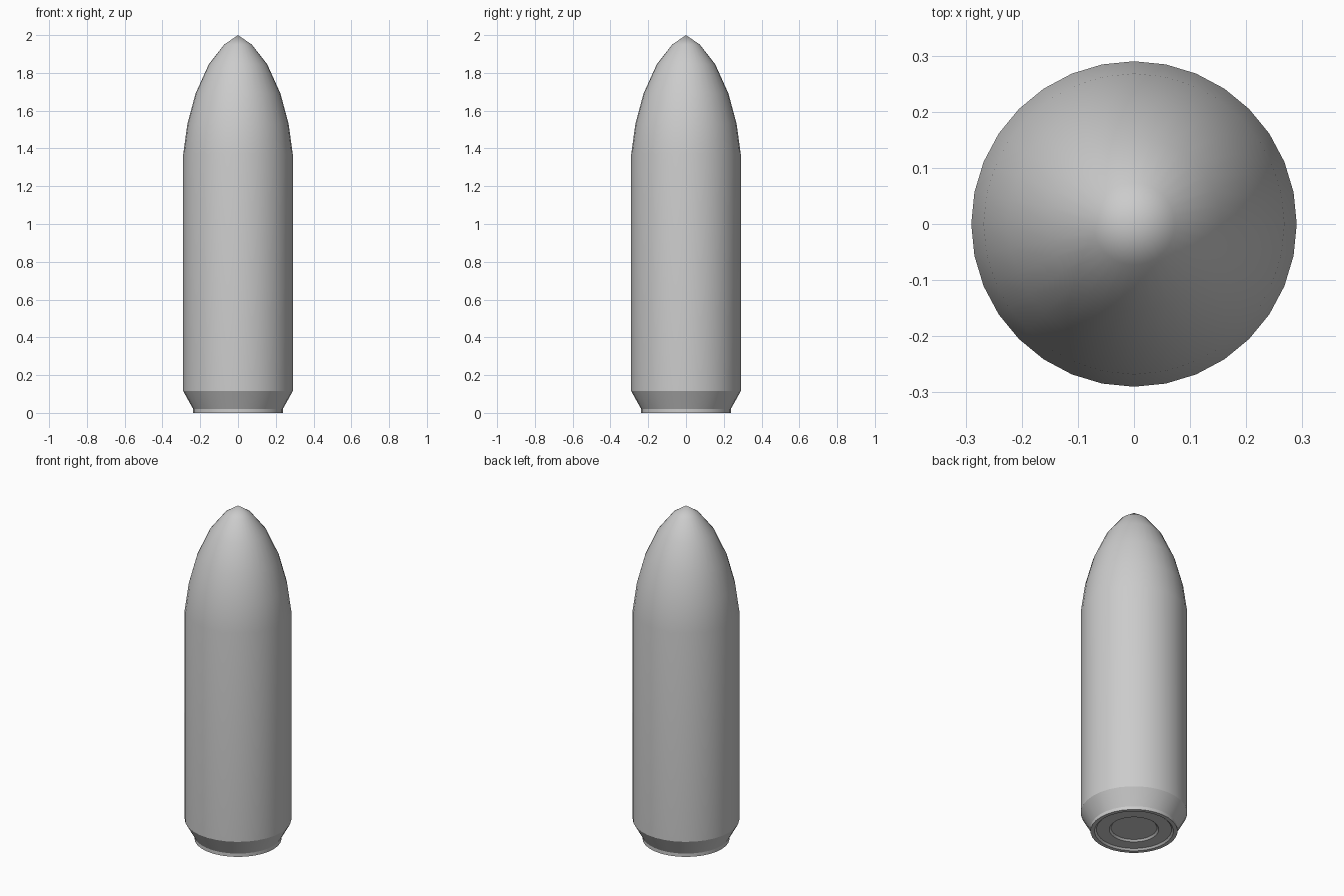
import bpy, bmesh, math

if "Cube" in bpy.data.objects:
    bpy.data.objects.remove(bpy.data.objects["Cube"])

SIDES = 32

grey = bpy.data.materials.new("plain_grey")
grey.diffuse_color = (0.6, 0.6, 0.6, 1)
grey.use_nodes = True
grey.node_tree.nodes["Principled BSDF"].inputs["Base Color"].default_value = grey.diffuse_color


def lathe(name, profile):
    """Turn a list of (radius, height) around z; radius 0 makes a single tip."""
    bm = bmesh.new()
    rings = []
    for r, z in profile:
        n = SIDES if r > 0 else 1
        rings.append([bm.verts.new((r * math.cos(2 * math.pi * i / SIDES),
                                    r * math.sin(2 * math.pi * i / SIDES), z))
                      for i in range(n)])
    for a, b in zip(rings, rings[1:]):
        for i in range(SIDES):
            j = (i + 1) % SIDES
            quad = [a[i % len(a)], a[j % len(a)], b[j % len(b)], b[i % len(b)]]
            bm.faces.new(list(dict.fromkeys(quad)))
    bmesh.ops.recalc_face_normals(bm, faces=bm.faces)
    mesh = bpy.data.meshes.new(name)
    bm.to_mesh(mesh)
    bm.free()
    mesh.materials.append(grey)
    obj = bpy.data.objects.new(name, mesh)
    bpy.context.collection.objects.link(obj)
    bpy.ops.object.select_all(action='DESELECT')
    obj.select_set(True)
    bpy.context.view_layer.objects.active = obj
    bpy.ops.object.shade_smooth_by_angle(angle=math.radians(25))
    return obj


# Closed shell: recessed base with a centre cap, tapered foot, body, pointed nose
lathe("shell_body", [
    (0, 0.02), (0.125, 0.02), (0.135, 0.01), (0.205, 0.01), (0.215, 0),
    (0.237, 0), (0.237, 0.02), (0.29, 0.115),
    (0.29, 1.37), (0.268, 1.53), (0.225, 1.69), (0.155, 1.845),
    (0.073, 1.95), (0, 2.0),
])
